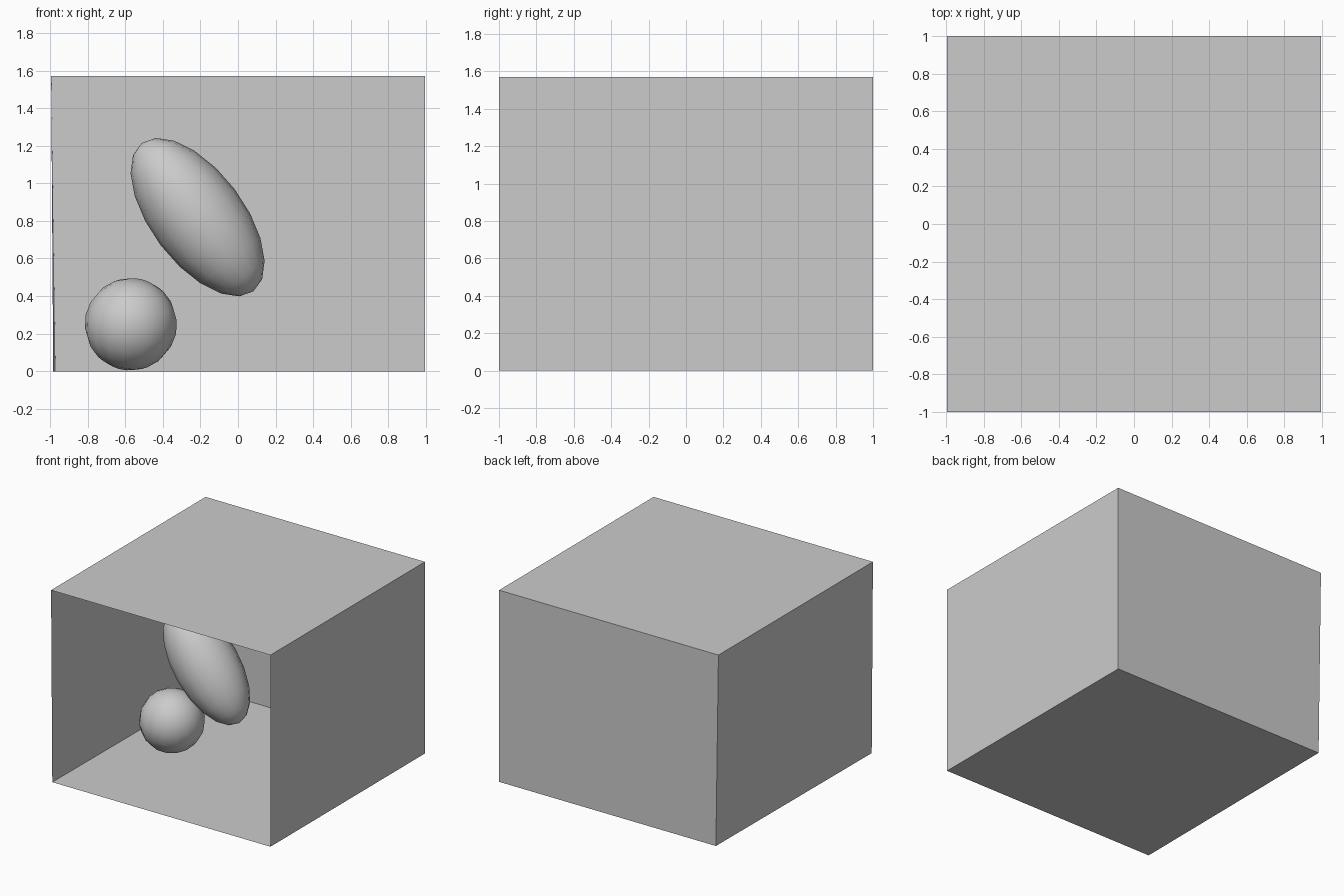
import bpy
from math import radians

cube = bpy.data.objects.get("Cube")
if cube:
    bpy.data.objects.remove(cube, do_unlink=True)

grey = bpy.data.materials.new("light_grey")
grey.use_nodes = True
grey.diffuse_color = (0.6, 0.6, 0.6, 1)
grey.node_tree.nodes["Principled BSDF"].inputs["Base Color"].default_value = (0.6, 0.6, 0.6, 1)

HEIGHT = 1.57
RIGHT = 0.994


def panel(name, corners):
    """Single flat sheet through four corners."""
    mesh = bpy.data.meshes.new(name)
    mesh.from_pydata(corners, [], [range(4)])
    mesh.materials.append(grey)
    bpy.context.collection.objects.link(bpy.data.objects.new(name, mesh))


def ball(name, location, radius, stretch=1, tilt=(0, 0, 0)):
    """Smooth sphere, optionally stretched along its own axis."""
    bpy.ops.mesh.primitive_uv_sphere_add(segments=16, ring_count=10, radius=radius,
                                         location=location, rotation=tilt)
    obj = bpy.context.object
    obj.name = name
    obj.scale.z = stretch
    obj.data.materials.append(grey)
    bpy.ops.object.shade_smooth()


# Room corners: the wall on -x leans slightly outwards to the top
floor = [(-0.983, -1, 0), (RIGHT, -1, 0), (RIGHT, 1, 0), (-0.971, 1, 0)]
top = [(-RIGHT, -1, HEIGHT), (RIGHT, -1, HEIGHT), (RIGHT, 1, HEIGHT), (-RIGHT, 1, HEIGHT)]

# Room open at the front
panel("floor", floor)
panel("ceiling", top[::-1])
for name, a, b in (("left_wall", 1, 2), ("back_wall", 2, 3), ("right_wall", 3, 0)):
    panel(name, [floor[b], floor[a], top[a], top[b]])

# Ball near the floor and leaning ellipsoid
ball("ball", (-0.57, -0.04, 0.25), 0.246, tilt=(radians(20), radians(12), 0))
ball("leaning_ellipsoid", (-0.215, -0.10, 0.82), 0.247, 2, (0, radians(-37), 0))
